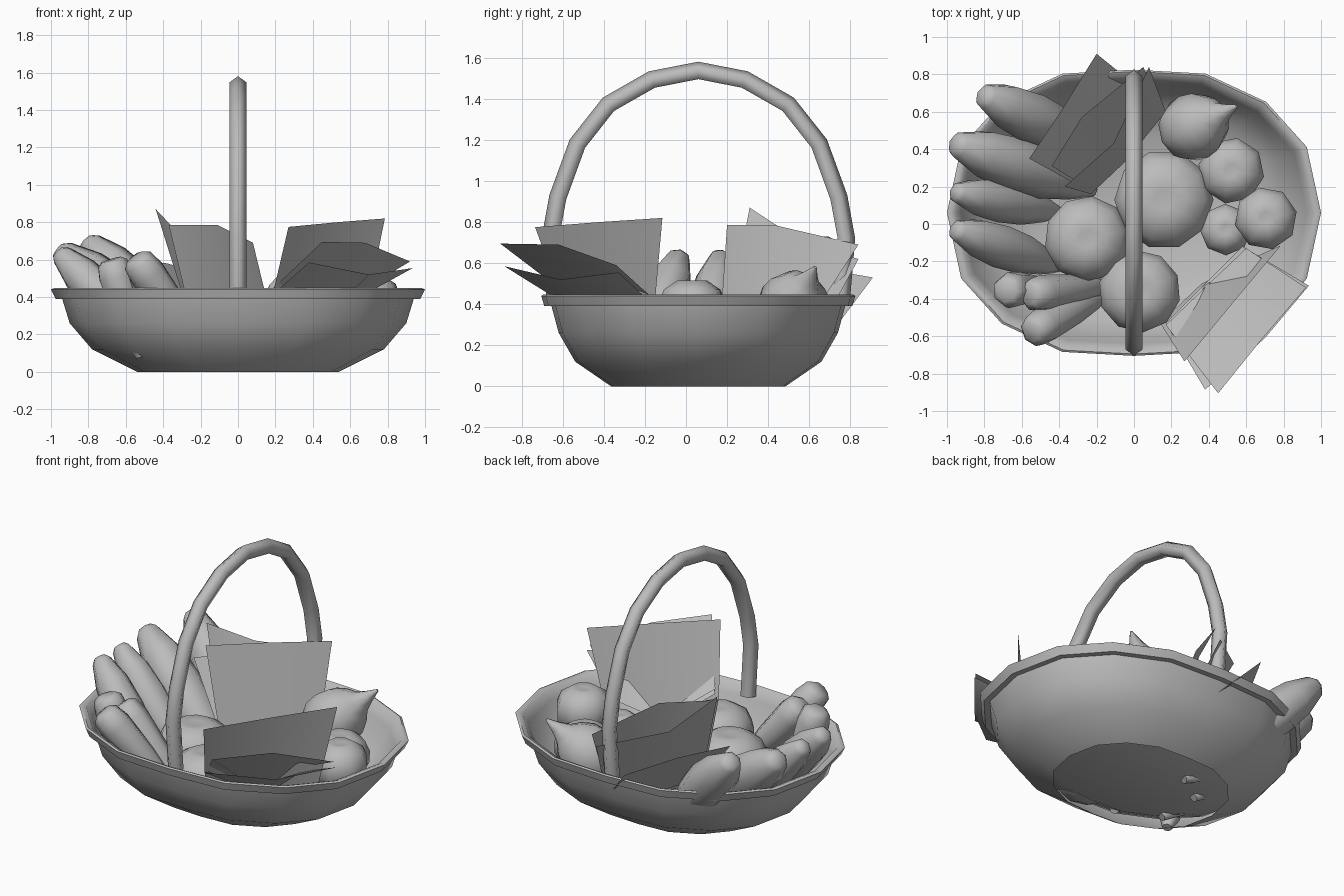
import bpy, math
from mathutils import Vector

CY = 0.06  # basket centre along y

gray = bpy.data.materials.new("plain_gray")
gray.diffuse_color = (0.5, 0.5, 0.5, 1)


def make(name, verts, faces, angle=40):
    me = bpy.data.meshes.new(name)
    me.from_pydata([tuple(v) for v in verts], [], faces)
    me.materials.append(gray)
    ob = bpy.data.objects.new(name, me)
    bpy.context.collection.objects.link(ob)
    bpy.ops.object.select_all(action='DESELECT')
    ob.select_set(True)
    bpy.context.view_layer.objects.active = ob
    bpy.ops.object.shade_smooth_by_angle(angle=math.radians(angle))
    return ob


def skin(rings, cap_start=False, cap_end=False):
    n = len(rings[0])
    verts = [v for r in rings for v in r]
    faces = [(i * n + j, i * n + (j + 1) % n, (i + 1) * n + (j + 1) % n, (i + 1) * n + j)
             for i in range(len(rings) - 1) for j in range(n)]
    if cap_start:
        faces.append(tuple(reversed(range(n))))
    if cap_end:
        faces.append(tuple(range((len(rings) - 1) * n, len(rings) * n)))
    return verts, faces


def oval(rx, ry, z):
    # 16-sided oval, slightly squared at the long sides
    ring = []
    for k in range(16):
        a = math.tau * k / 16
        s = math.sin(a)
        ring.append((rx * math.cos(a), CY + ry * math.copysign(min(1, abs(s) ** 0.85 * 1.04), s), z))
    return ring


def lathe(name, start, end, profile, sides=8, spin=0.0, angle=55):
    # profile: (fraction along the axis, radius)
    a, b = Vector(start), Vector(end)
    rot = (b - a).to_track_quat('Z', 'Y').to_matrix()
    length = (b - a).length
    rings = [[a + rot @ Vector((r * math.cos(math.tau * k / sides + spin),
                                r * math.sin(math.tau * k / sides + spin), t * length))
              for k in range(sides)] for t, r in profile]
    return make(name, *skin(rings, True, True), angle=angle)


# Basket: outer wall, rim, inner wall and raised floor
wall = [(0.54, 0.425, 0), (0.78, 0.60, 0.12), (0.90, 0.68, 0.26), (0.94, 0.715, 0.39),
        (0.975, 0.75, 0.39), (1.0, 0.765, 0.44), (0.985, 0.755, 0.447), (0.955, 0.73, 0.435),
        (0.925, 0.70, 0.38), (0.875, 0.66, 0.28), (0.755, 0.58, 0.17), (0.53, 0.415, 0.08)]
make("basket", *skin([oval(*p) for p in wall], cap_end=True), angle=50)

# Arched handle, five-sided section
half = [(0.69, 0.40), (0.717, 0.72), (0.68, 0.92), (0.585, 1.18), (0.435, 1.37), (0.225, 1.49)]
path = [(-y, z) for y, z in half] + [(0, 1.534)] + [(y, z) for y, z in reversed(half)]
path = [Vector((0, y + CY, z)) for y, z in path]
rings = []
for i, p in enumerate(path):
    tangent = (path[min(i + 1, len(path) - 1)] - path[max(i - 1, 0)]).normalized()
    side = Vector((1, 0, 0))
    out = side.cross(tangent)
    if out.dot(p - Vector((0, CY, 0.7))) < 0:
        out = -out
    rings.append([p + 0.047 * (math.cos(math.tau * k / 5) * out + math.sin(math.tau * k / 5) * side)
                  for k in range(5)])
make("handle", *skin(rings, True, True), angle=75)

# Round fruit, slightly flattened: x, y, bottom, top, radius
fruit = [(0.16, 0.13, 0.09, 0.44, 0.265), (-0.25, -0.08, 0.09, 0.44, 0.23),
         (0.03, -0.36, 0.10, 0.435, 0.22), (0.52, 0.285, 0.14, 0.43, 0.178),
         (0.49, -0.03, 0.14, 0.39, 0.138), (0.705, 0.03, 0.23, 0.52, 0.168)]
ball = [(0.0, 0.4), (0.13, 0.78), (0.35, 0.98), (0.6, 1.0), (0.83, 0.84), (0.98, 0.45), (0.96, 0.2)]
for i, (x, y, low, top, r) in enumerate(fruit):
    lathe(f"round_fruit_{i + 1}", (x, y, low), (x, y, top),
          [(t, s * r) for t, s in ball], sides=10 if r > 0.2 else 8, spin=0.2 * i)

# Pointed fruit lying towards the back
lathe("pointed_fruit", (0.193, 0.46, 0.27), (0.55, 0.63, 0.58),
      [(0, 0.06), (0.08, 0.13), (0.2, 0.17), (0.356, 0.18), (0.52, 0.165),
       (0.65, 0.12), (0.74, 0.07), (0.85, 0.04), (1, 0.008)])

# Long tapered vegetables leaning on the left rim: upper tip, lower end, widest radius
tapered = [((-0.81, 0.69, 0.70), (-0.22, 0.42, 0.10), 0.14),
           ((-0.96, 0.43, 0.65), (-0.22, 0.18, 0.08), 0.15),
           ((-0.96, 0.17, 0.64), (-0.40, 0.06, 0.07), 0.115),
           ((-0.96, -0.03, 0.64), (-0.40, -0.23, 0.07), 0.12)]
for i, (a, b, r) in enumerate(tapered):
    lathe(f"tapered_vegetable_{i + 1}", a, b,
          [(0, 0.32 * r), (0.03, 0.5 * r), (0.2, 0.86 * r), (0.42, r), (0.65, 0.9 * r),
           (0.85, 0.6 * r), (1, 0.25 * r)], sides=7, spin=0.3)

# Blunt vegetables at the front left
blunt = [((-0.68, -0.36, 0.60), (-0.52, -0.32, 0.08)),
         ((-0.56, -0.38, 0.585), (-0.15, -0.33, 0.10)),
         ((-0.55, -0.58, 0.61), (-0.17, -0.38, 0.10))]
for i, (a, b) in enumerate(blunt):
    lathe(f"blunt_vegetable_{i + 1}", a, b,
          [(0, 0.055), (0.04, 0.085), (0.17, 0.10), (0.55, 0.085), (0.85, 0.06), (1, 0.03)], sides=7)

# Large thin leaves: three points on the outer edge, three on the inner edge
leaves = {
    "back_leaf_upright": [(-0.37, 0.20, 0.785), (-0.11, 0.43, 0.785), (0.08, 0.84, 0.69),
                          (-0.23, 0.16, 0.20), (-0.04, 0.34, 0.18), (0.17, 0.60, 0.32)],
    "back_leaf_middle": [(-0.44, 0.31, 0.87), (-0.28, 0.57, 0.70), (0.05, 0.84, 0.62),
                         (-0.23, 0.18, 0.20), (-0.06, 0.38, 0.18), (0.13, 0.64, 0.25)],
    "back_leaf_low": [(-0.56, 0.35, 0.60), (-0.38, 0.62, 0.58), (-0.20, 0.91, 0.53),
                      (-0.25, 0.18, 0.25), (-0.08, 0.42, 0.20), (0.06, 0.70, 0.25)],
    "front_leaf_upright": [(0.27, -0.735, 0.775), (0.53, -0.42, 0.80), (0.785, -0.115, 0.82),
                           (0.14, -0.53, 0.22), (0.36, -0.32, 0.18), (0.66, -0.17, 0.20)],
    "front_leaf_middle": [(0.45, -0.905, 0.695), (0.68, -0.62, 0.69), (0.92, -0.34, 0.59),
                          (0.17, -0.54, 0.43), (0.40, -0.32, 0.25), (0.60, -0.13, 0.40)],
    "front_leaf_low": [(0.38, -0.885, 0.585), (0.70, -0.61, 0.52), (0.935, -0.33, 0.555),
                       (0.17, -0.53, 0.40), (0.40, -0.30, 0.22), (0.58, -0.12, 0.36)],
}
for name, pts in leaves.items():
    make(name, pts, [(0, 1, 4, 3), (1, 2, 5, 4)], angle=50)
